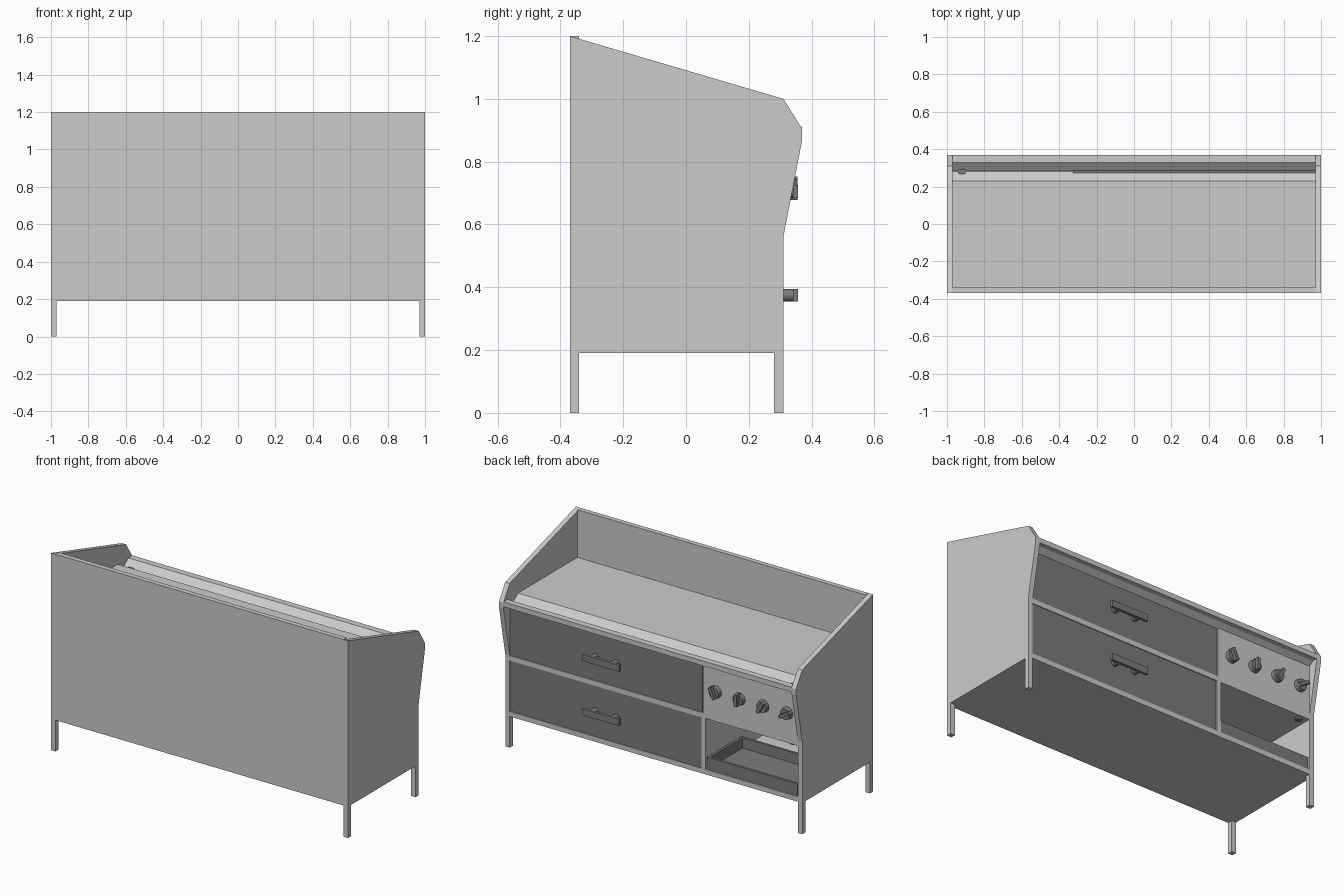
import bpy, bmesh, math
from mathutils import Matrix

if "Cube" in bpy.data.objects:
    bpy.data.objects.remove(bpy.data.objects["Cube"])

dark = bpy.data.materials.new("dark_grey")
dark.diffuse_color = (0.2, 0.2, 0.2, 1)
dark.use_nodes = True
dark.node_tree.nodes["Principled BSDF"].inputs["Base Color"].default_value = dark.diffuse_color


def finish(name, bm, mat=None):
    bmesh.ops.recalc_face_normals(bm, faces=bm.faces[:])
    me = bpy.data.meshes.new(name)
    bm.to_mesh(me)
    bm.free()
    ob = bpy.data.objects.new(name, me)
    bpy.context.collection.objects.link(ob)
    if mat:
        me.materials.append(mat)
    return ob


def add_box(bm, x, y, z, rot=None):
    """Box from (min, max) ranges, optionally transformed by rot."""
    m = Matrix.Translation([(a + b) / 2 for a, b in (x, y, z)]) @ \
        Matrix.Diagonal([b - a for a, b in (x, y, z)] + [1])
    bmesh.ops.create_cube(bm, size=1, matrix=rot @ m if rot else m)


def add_cyl(bm, loc, r1, r2, length, axis='Z', n=24):
    m = Matrix.Translation(loc)
    if axis == 'Y':
        m = m @ Matrix.Rotation(-math.pi / 2, 4, 'X')
    bmesh.ops.create_cone(bm, cap_ends=True, segments=n, radius1=r1,
                          radius2=r2, depth=length, matrix=m)


def box(name, x, y, z, mat=None):
    bm = bmesh.new()
    add_box(bm, x, y, z)
    return finish(name, bm, mat)


def extrude_x(name, profile, x0, x1):
    """Closed (y, z) profile extruded along x."""
    bm = bmesh.new()
    f = bm.faces.new([bm.verts.new((x0, y, z)) for y, z in profile])
    r = bmesh.ops.extrude_face_region(bm, geom=[f])
    for v in r['geom']:
        if isinstance(v, bmesh.types.BMVert):
            v.co.x = x1
    return finish(name, bm)


def smooth(ob):
    for o in bpy.context.selected_objects:
        o.select_set(False)
    ob.select_set(True)
    bpy.context.view_layer.objects.active = ob
    bpy.ops.object.shade_smooth_by_angle(angle=math.radians(35))


# Side panels with their own legs cut into the outline
side = [(-0.37, 0), (-0.34, 0), (-0.34, 0.19), (0.28, 0.19), (0.28, 0), (0.31, 0),
        (0.31, 0.56), (0.37, 0.87), (0.37, 0.905), (0.31, 1.0), (-0.37, 1.2)]
extrude_x("side_panel_right", side, 0.97, 1.0)
extrude_x("side_panel_left", side, -1.0, -0.97)

# Plain panel, floor and frame
box("plain_panel", (-0.97, 0.97), (-0.37, -0.34), (0.19, 1.2))
box("floor", (-0.97, 0.97), (-0.34, 0.31), (0.19, 0.22))
box("drawer_rail", (-0.32, 0.97), (0.25, 0.31), (0.53, 0.56))
box("compartment_divider", (-0.35, -0.32), (-0.34, 0.31), (0.22, 0.56))
box("compartment_ceiling", (-0.97, -0.35), (-0.34, 0.31), (0.53, 0.56))
box("knob_panel", (-0.97, -0.33), (0.28, 0.31), (0.56, 0.875))

# Cooking plate with V-shaped grease channel and overhanging lip
plate = [(-0.34, 0.91), (0.23, 0.91), (0.28, 0.87), (0.33, 0.91), (0.37, 0.91),
         (0.37, 0.88), (0.34, 0.88), (0.28, 0.84), (0.22, 0.88), (-0.34, 0.88)]
extrude_x("cooking_plate", plate, -0.97, 0.97)

# Drain pipe from channel to tray compartment
bm = bmesh.new()
add_cyl(bm, (-0.92, 0.28, 0.70), 0.02, 0.02, 0.36)
smooth(finish("drain_pipe", bm, dark))

# Drawers and handles
for name, z0, z1, hz in (("lower", 0.22, 0.53, 0.375), ("upper", 0.56, 0.875, 0.705)):
    box(name + "_drawer", (-0.325, 0.97), (0.27, 0.305), (z0, z1), dark)
    bm = bmesh.new()
    add_box(bm, (0.20, 0.45), (0.34, 0.357), (hz - 0.02, hz + 0.02))
    for px in (0.255, 0.395):
        add_cyl(bm, (px, 0.324, hz), 0.02, 0.02, 0.04, 'Y')
    smooth(finish(name + "_drawer_handle", bm, dark))

# Control knobs: tapered disc with a turned grip
for i, ang in enumerate((25, 0, -30, -60)):
    c = (-0.42 - 0.16 * i, 0.31, 0.712)
    bm = bmesh.new()
    add_cyl(bm, (c[0], 0.322, c[2]), 0.037, 0.033, 0.026, 'Y')
    turn = Matrix.Translation(c) @ Matrix.Rotation(math.radians(ang), 4, 'Y')
    add_box(bm, (-0.01, 0.01), (0.01, 0.045), (-0.033, 0.04), turn)
    smooth(finish("knob_%d" % (i + 1), bm, dark))

# Open drip tray
bm = bmesh.new()
X, Y, Z, t = (-0.965, -0.355), (-0.03, 0.305), (0.222, 0.295), 0.015
add_box(bm, X, Y, (Z[0], Z[0] + 0.01))
for y in (Y[0], Y[1] - t):
    add_box(bm, X, (y, y + t), Z)
for x in (X[0], X[1] - t):
    add_box(bm, (x, x + t), (Y[0] + t, Y[1] - t), Z)
finish("drip_tray", bm, dark)
